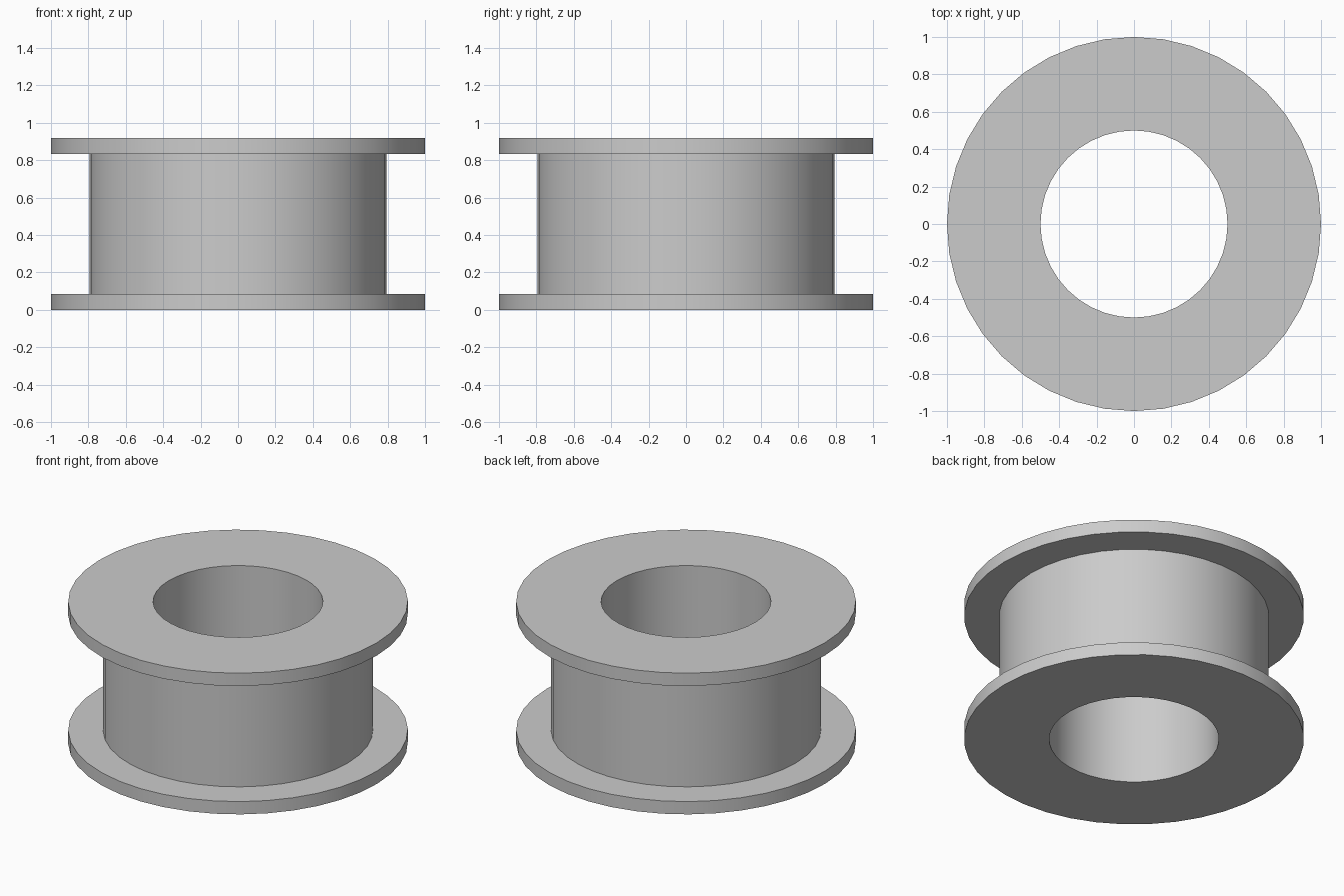
import bpy
import bmesh
from math import cos, sin, tau, radians

cube = bpy.data.objects.get("Cube")
if cube:
    bpy.data.objects.remove(cube, do_unlink=True)

SIDES = 40
HEIGHT = 0.917
FLANGE = 0.083
BORE, DRUM, RIM = 0.5, 0.795, 1.0

# Single plain grey
grey = bpy.data.materials.new("plain grey")
grey.use_nodes = True
colour = (0.6, 0.6, 0.6, 1)
grey.diffuse_color = colour
grey.node_tree.nodes["Principled BSDF"].inputs["Base Color"].default_value = colour


def lathe(name, profile):
    """Revolve a closed (radius, height) profile about the z axis."""
    bm = bmesh.new()
    rings = [[bm.verts.new((r * cos(tau * i / SIDES), r * sin(tau * i / SIDES), z))
              for i in range(SIDES)] for r, z in profile]
    for a, b in zip(rings, rings[1:] + rings[:1]):
        for i in range(SIDES):
            j = (i + 1) % SIDES
            bm.faces.new((a[i], a[j], b[j], b[i]))
    bmesh.ops.recalc_face_normals(bm, faces=bm.faces)
    mesh = bpy.data.meshes.new(name)
    bm.to_mesh(mesh)
    bm.free()
    mesh.materials.append(grey)
    obj = bpy.data.objects.new(name, mesh)
    bpy.context.collection.objects.link(obj)
    bpy.ops.object.select_all(action="DESELECT")
    obj.select_set(True)
    bpy.context.view_layer.objects.active = obj
    bpy.ops.object.shade_smooth_by_angle(angle=radians(30))
    return obj


# Flanged spool: lower half of the profile, mirrored for the upper half
lower = [(BORE, 0), (RIM, 0), (RIM, FLANGE), (DRUM, FLANGE)]
upper = [(r, HEIGHT - z) for r, z in reversed(lower)]
lathe("flanged_spool", lower + upper)
